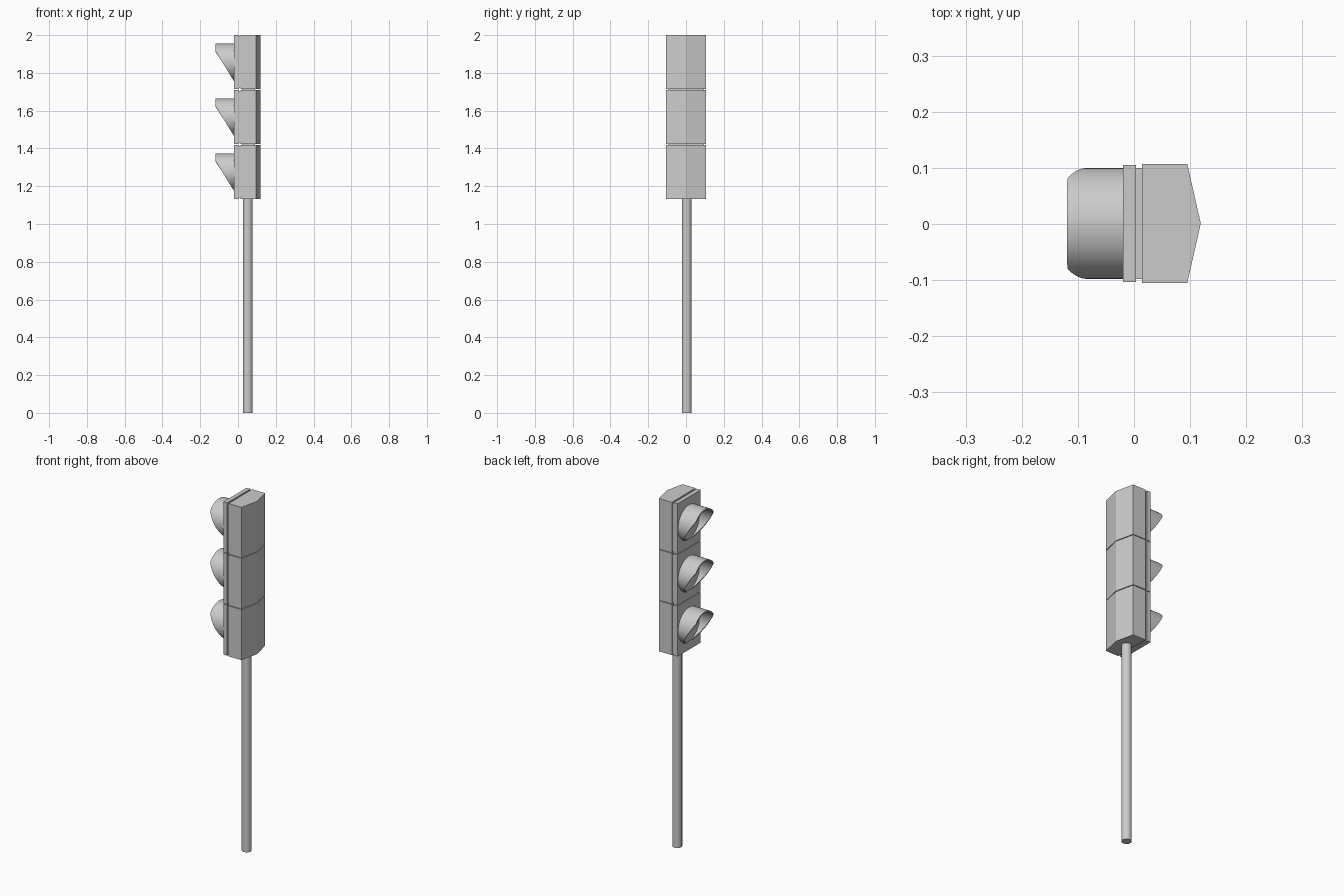
import bpy, bmesh, math

cube = bpy.data.objects.get("Cube")
if cube:
    bpy.data.objects.remove(cube, do_unlink=True)

# One grey for the whole signal
grey = bpy.data.materials.new("light grey")
grey.use_nodes = True
grey.diffuse_color = (0.6, 0.6, 0.6, 1)
grey.node_tree.nodes["Principled BSDF"].inputs["Base Color"].default_value = (0.6, 0.6, 0.6, 1)

YC = 0.001          # centre line of the head
PITCH = 0.2905      # spacing of the three modules
BOTTOM = 1.133


def finish(bm, name, smooth=False):
    bmesh.ops.recalc_face_normals(bm, faces=bm.faces)
    mesh = bpy.data.meshes.new(name)
    bm.to_mesh(mesh)
    bm.free()
    obj = bpy.data.objects.new(name, mesh)
    bpy.context.collection.objects.link(obj)
    mesh.materials.append(grey)
    if smooth:
        bpy.ops.object.select_all(action='DESELECT')
        obj.select_set(True)
        bpy.context.view_layer.objects.active = obj
        bpy.ops.object.shade_smooth_by_angle(angle=math.radians(35))
    return obj


def prism(name, outline, z0, z1):
    """Extrude an x, y outline upwards."""
    bm = bmesh.new()
    face = bm.faces.new([bm.verts.new((x, y + YC, z0)) for x, y in outline])
    top = bmesh.ops.extrude_face_region(bm, geom=[face])["geom"]
    for v in top:
        if isinstance(v, bmesh.types.BMVert):
            v.co.z = z1
    return finish(bm, name)


def box(name, x0, x1, half, z0, z1):
    return prism(name, [(x0, -half), (x1, -half), (x1, half), (x0, half)], z0, z1)


def visor(name, zc, outer=0.099, inner=0.092, n=40):
    """Hollow tube whose open end is cut off along a slant."""
    bm = bmesh.new()
    rings = []
    for radius, front in ((outer, False), (outer, True), (inner, True), (inner, False)):
        ring = []
        for i in range(n):
            a = 2 * math.pi * i / n
            slant = -0.022 - (math.cos(a) + 1) * 0.061
            x = max(-0.119, slant) if front else -0.018
            ring.append(bm.verts.new((x, YC + radius * math.sin(a), zc + radius * math.cos(a))))
        rings.append(ring)
    for k, ring in enumerate(rings):
        nxt = rings[(k + 1) % len(rings)]
        for i in range(n):
            j = (i + 1) % n
            bm.faces.new((ring[i], ring[j], nxt[j], nxt[i]))
    return finish(bm, name, True)


def lens(name, zc, radius=0.092, depth=0.008, n=40):
    """Shallow dome facing -x."""
    bm = bmesh.new()
    centre = bm.verts.new((-0.02 - depth, YC, zc))
    previous = None
    for t in (0.35, 0.7, 1.0):
        ring = []
        for i in range(n):
            a = 2 * math.pi * i / n
            ring.append(bm.verts.new((-0.02 - depth * (1 - t * t),
                                      YC + radius * t * math.sin(a),
                                      zc + radius * t * math.cos(a))))
        for i in range(n):
            j = (i + 1) % n
            if previous:
                bm.faces.new((previous[i], previous[j], ring[j], ring[i]))
            else:
                bm.faces.new((centre, ring[j], ring[i]))
        previous = ring
    bm.faces.new(previous)
    return finish(bm, name, True)


# Three stacked signal modules, facing -x
ridge_back = [(0.014, -0.106), (0.095, -0.106), (0.119, 0), (0.095, 0.106), (0.014, 0.106)]
for i, label in enumerate(("lower", "middle", "upper")):
    z0 = BOTTOM + i * PITCH
    z1 = z0 + PITCH - 0.004
    zc = (z0 + z1) / 2 - 0.001
    prism(label + "_housing", ridge_back, z0, z1)
    box(label + "_door_seal", 0.002, 0.016, 0.099, z0 + 0.006, z1 - 0.006)
    box(label + "_door", -0.02, 0.004, 0.104, z0, z1)
    visor(label + "_visor", zc)
    lens(label + "_lens", zc)

# Joints filling the seams between modules
for i, label in enumerate(("lower", "upper")):
    z = BOTTOM + (i + 1) * PITCH
    box(label + "_joint", 0.02, 0.09, 0.095, z - 0.012, z + 0.008)

# Pole
bm = bmesh.new()
bmesh.ops.create_cone(bm, cap_ends=True, segments=16, radius1=0.026, radius2=0.026, depth=BOTTOM + 0.01)
bmesh.ops.translate(bm, verts=bm.verts, vec=(0.052, 0.004, (BOTTOM + 0.01) / 2))
finish(bm, "pole", True)
